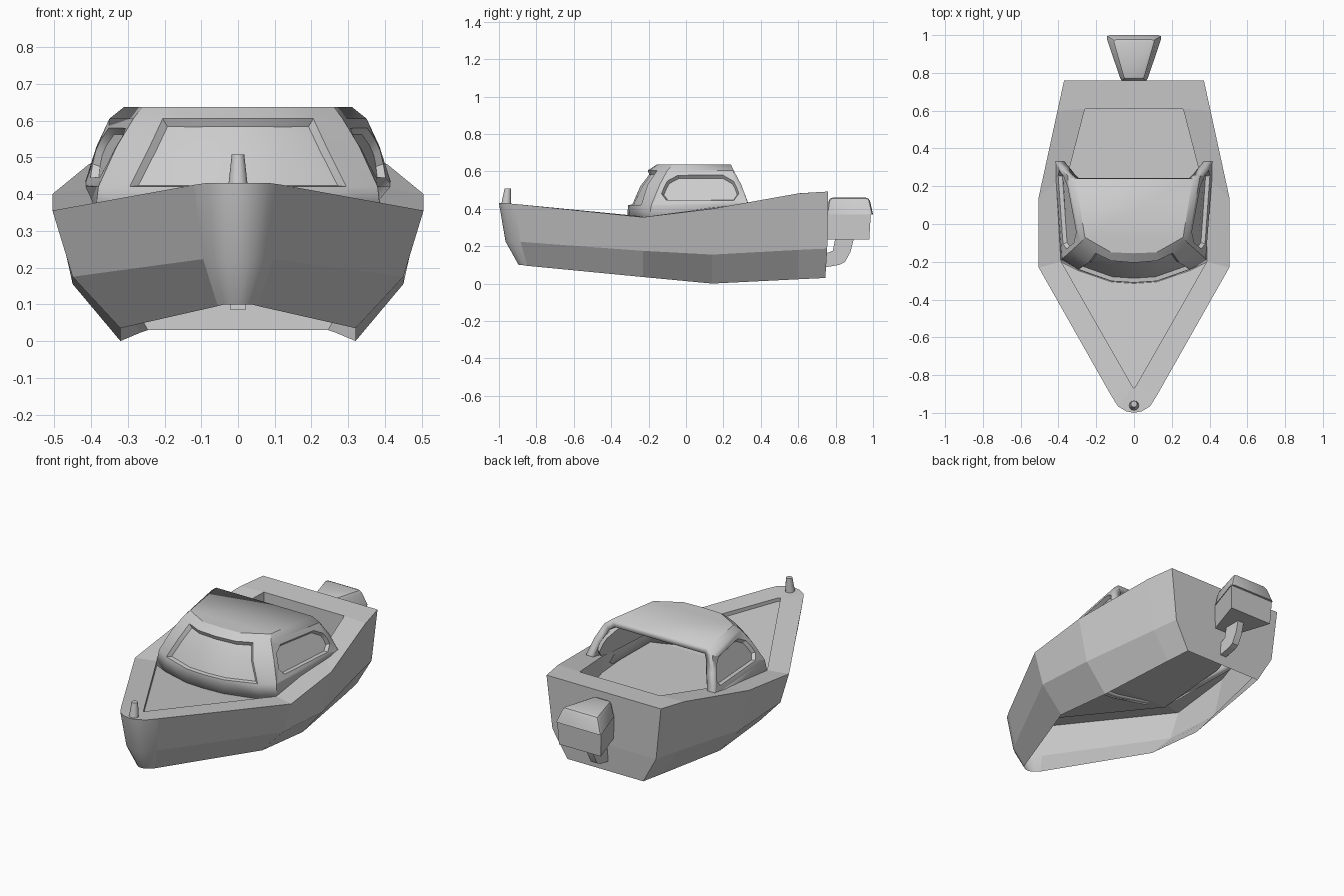
import bpy, bmesh, math
from mathutils import Vector

if "Cube" in bpy.data.objects:
    bpy.data.objects.remove(bpy.data.objects["Cube"])


def finish(bm, name, smooth=None):
    mesh = bpy.data.meshes.new(name)
    bm.to_mesh(mesh)
    bm.free()
    ob = bpy.data.objects.new(name, mesh)
    bpy.context.collection.objects.link(ob)
    bpy.context.view_layer.objects.active = ob
    if smooth:
        bpy.ops.object.select_all(action='DESELECT')
        ob.select_set(True)
        bpy.ops.object.shade_smooth_by_angle(angle=math.radians(smooth))
    return ob


def grid(bm, rows):
    """Quads between successive rows of points; returns faces[row][column]."""
    vs = [[bm.verts.new(p) for p in r] for r in rows]
    return vs, [[bm.faces.new((a[i], a[i + 1], b[i + 1], b[i])) for i in range(len(a) - 1)]
                for a, b in zip(vs, vs[1:])]


def clean(bm):
    bmesh.ops.remove_doubles(bm, verts=bm.verts[:], dist=0.0005)
    bmesh.ops.dissolve_degenerate(bm, edges=bm.edges[:], dist=0.0003)
    bmesh.ops.recalc_face_normals(bm, faces=bm.faces[:])


def prism(name, bottom, top, bevel=0.0):
    bm = bmesh.new()
    a = [bm.verts.new(p) for p in bottom]
    b = [bm.verts.new(p) for p in top]
    n = len(a)
    bm.faces.new(a[::-1])
    bm.faces.new(b)
    for i in range(n):
        bm.faces.new((a[i], a[(i + 1) % n], b[(i + 1) % n], b[i]))
    clean(bm)
    if bevel:
        es = [e for e in bm.edges if any(v.co.z > bottom[0][2] + 0.01 for v in e.verts)]
        bmesh.ops.bevel(bm, geom=es, offset=bevel, segments=2, profile=0.5, affect='EDGES')
    return finish(bm, name, 30)


# Hull: half-section lines running bow to stern, open underneath, with sunken deck and cockpit
bottom = [(0, -.895, .10), (.02, -.89, .10), (.04, -.875, .099), (.055, -.85, .095),
          (.32, -.23, .035), (.32, .14, 0), (.265, .6, .023), (.245, .745, .03), (0, .745, .03)]
chine = [(0, -.965, .225), (.035, -.957, .225), (.07, -.93, .225), (.095, -.885, .223),
         (.45, -.23, .175), (.45, .14, .155), (.362, .6, .18), (.335, .755, .187), (0, .755, .187)]
deck = [(0, -1, .43), (.04, -.992, .43), (.085, -.965, .43), (.12, -.91, .425),
        (.505, -.23, .355), (.505, .14, .40), (.405, .6, .482), (.37, .76, .492), (0, .76, .492)]
inner = [(0, -.87, .42), (.003, -.867, .42), (.006, -.863, .42), (.01, -.857, .42),
         (.385, -.2, .356), (.345, .28, .425), (.26, .61, .483), (.26, .61, .483), (0, .61, .483)]
floor = [(x, y, .40 if y < -.5 else .33) for x, y, z in inner]
keel = [(0, y, z) for x, y, z in floor]
bm = bmesh.new()
for s in (1, -1):
    grid(bm, [[(s * x, y, z) for x, y, z in r] for r in (bottom, chine, deck, inner, floor, keel)])
clean(bm)
for f in bm.faces:
    f.smooth = max(v.co.y for v in f.verts) < -.8 and abs(f.normal.z) < .7
finish(bm, "hull")

# Cabin shell: half plan outlines at falling heights, from centre front to rear side
levels = [(.637, [(0, -.155), (.12, -.15), (.20, -.105), (.26, -.07), (.31, .24)]),
          (.605, [(0, -.205), (.12, -.195), (.205, -.155), (.285, -.10), (.35, .255)]),
          (.53, [(0, -.262), (.125, -.25), (.24, -.205), (.33, -.14), (.385, .295)]),
          (.42, [(0, -.310), (.12, -.302), (.295, -.24), (.38, -.185), (.42, .335)]),
          (.335, [(0, -.315), (.12, -.307), (.30, -.245), (.39, -.2), (.40, .36)])]
bm = bmesh.new()
vs, faces = grid(bm, [[(-x, y, z) for x, y in pts[:0:-1]] + [(x, y, z) for x, y in pts]
                      for z, pts in levels])
roof = bm.faces.new(vs[0])
bmesh.ops.recalc_face_normals(bm, faces=bm.faces[:])
if roof.normal.z < 0:
    bmesh.ops.reverse_faces(bm, faces=bm.faces[:])

# Recessed windscreen
bmesh.ops.inset_region(bm, faces=[faces[r][c] for r in (1, 2) for c in (2, 3, 4, 5)],
                       thickness=.012, depth=-.02, use_even_offset=True, use_boundary=True)

# Recessed side windows with cut corners
for c in (0, 7):
    f = bmesh.ops.dissolve_faces(bm, faces=[faces[1][c], faces[2][c]])['region'][0]
    bmesh.ops.inset_individual(bm, faces=[f], thickness=.028, use_even_offset=True)
    centre = f.calc_center_median()
    corners = [v for v in f.verts if abs(v.co.z - .53) > .03]
    bmesh.ops.bevel(bm, geom=corners, offset=.04, segments=1, affect='VERTICES')
    f = min(bm.faces, key=lambda q: (q.calc_center_median() - centre).length)
    bmesh.ops.inset_individual(bm, faces=[f], thickness=.01, depth=-.02, use_even_offset=True)
cabin = finish(bm, "cabin", 28)
sol = cabin.modifiers.new("thickness", 'SOLIDIFY')
sol.thickness = .045
sol.offset = -1

# Bow post
bm = bmesh.new()
bmesh.ops.create_cone(bm, cap_ends=True, segments=12, radius1=.028, radius2=.017, depth=.10)
for v in bm.verts:
    v.co += Vector((0, -.958 + .1 * v.co.z, .458))
finish(bm, "bow_post", 35)


# Outboard motor: body, cowl and leg
def trapezoid(x0, y0, x1, y1, z):
    return [(-x0, y0, z), (x0, y0, z), (x1, y1, z), (-x1, y1, z)]


prism("motor_body", trapezoid(.06, .752, .135, .98, .235), trapezoid(.065, .755, .142, .988, .375))
prism("motor_cowl", trapezoid(.067, .752, .15, 1.0, .37), trapezoid(.055, .765, .115, .98, .46), .02)
leg = [(.80, .25), (.90, .25), (.88, .17), (.85, .115), (.82, .10), (.735, .085),
       (.745, .16), (.785, .175)]
prism("motor_leg", [(-.02, y, z) for y, z in leg], [(.02, y, z) for y, z in leg])
